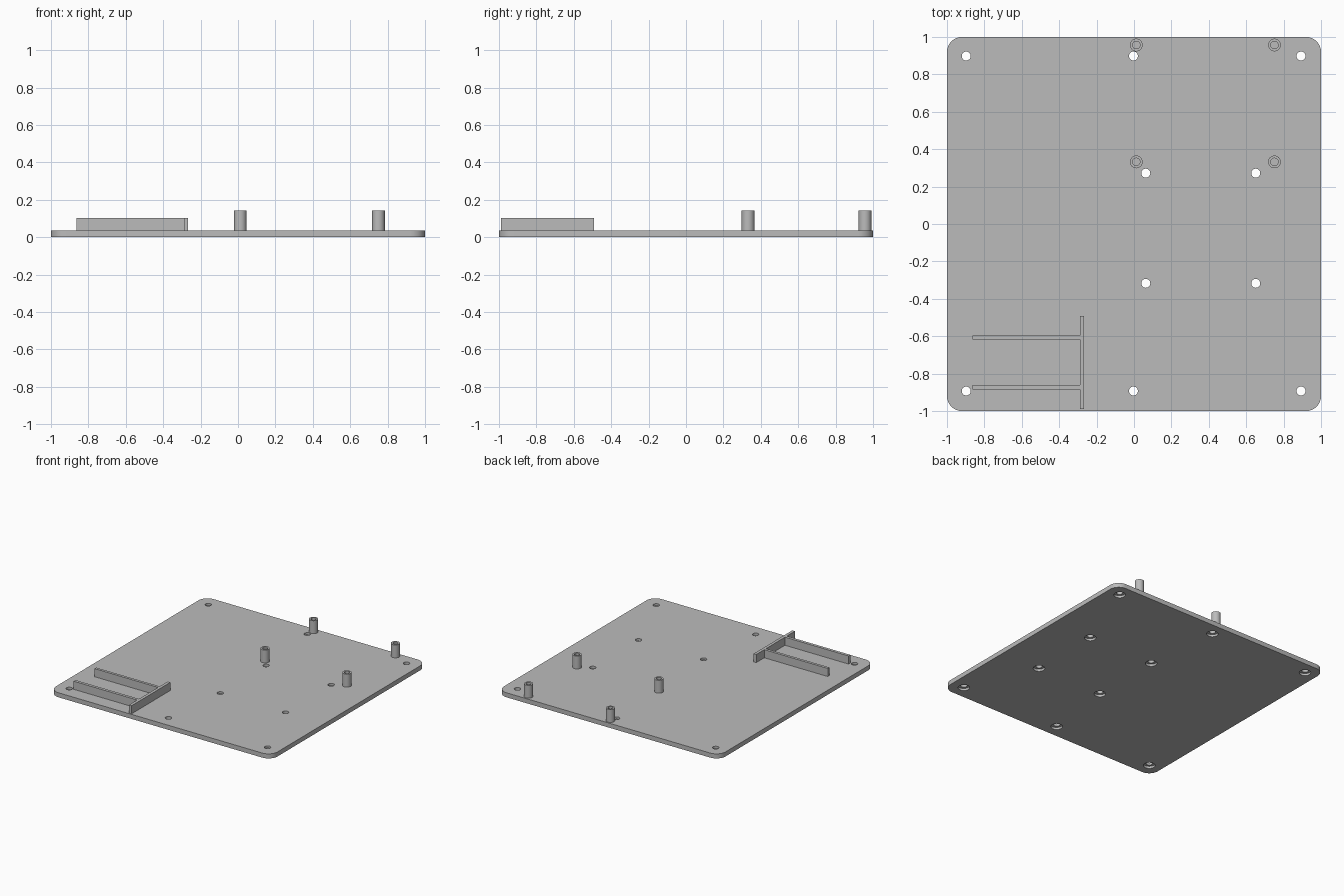
import bpy, bmesh, math

if "Cube" in bpy.data.objects:
    bpy.data.objects.remove(bpy.data.objects["Cube"], do_unlink=True)

PLATE_TOP = 0.037
RAIL_TOP = 0.103
POST_TOP = 0.142

grey = bpy.data.materials.new("light grey plastic")
grey.use_nodes = True
colour = (0.5, 0.5, 0.5, 1)
grey.diffuse_color = colour
grey.node_tree.nodes["Principled BSDF"].inputs["Base Color"].default_value = colour


def make_object(name, bm):
    bmesh.ops.recalc_face_normals(bm, faces=bm.faces)
    mesh = bpy.data.meshes.new(name)
    bm.to_mesh(mesh)
    bm.free()
    mesh.materials.append(grey)
    obj = bpy.data.objects.new(name, mesh)
    bpy.context.collection.objects.link(obj)
    return obj


def smooth(obj):
    bpy.ops.object.select_all(action="DESELECT")
    obj.select_set(True)
    bpy.context.view_layer.objects.active = obj
    bpy.ops.object.shade_smooth_by_angle(angle=math.radians(30))


def extrude_outline(name, points, bottom, top):
    bm = bmesh.new()
    face = bm.faces.new([bm.verts.new((x, y, bottom)) for x, y in points])
    grown = bmesh.ops.extrude_face_region(bm, geom=[face])["geom"]
    verts = [v for v in grown if isinstance(v, bmesh.types.BMVert)]
    bmesh.ops.translate(bm, verts=verts, vec=(0, 0, top - bottom))
    return make_object(name, bm)


def add_lathe(bm, profile, x, y, sides=32):
    """Revolve (radius, z) points around a vertical axis and cap both ends."""
    rings = []
    for r, z in profile:
        rings.append([bm.verts.new((x + r * math.cos(math.tau * i / sides),
                                    y + r * math.sin(math.tau * i / sides), z))
                      for i in range(sides)])
    for a, b in zip(rings, rings[1:]):
        for i in range(sides):
            j = (i + 1) % sides
            bm.faces.new((a[i], a[j], b[j], b[i]))
    bm.faces.new(rings[0])
    bm.faces.new(rings[-1])


# Base plate with rounded corners
CORNER = 0.08
outline = []
for quarter, (sx, sy) in enumerate([(1, 1), (-1, 1), (-1, -1), (1, -1)]):
    for step in range(9):
        a = math.pi / 2 * (quarter + step / 8)
        outline.append((sx * (1 - CORNER) + CORNER * math.cos(a),
                        sy * (1 - CORNER) + CORNER * math.sin(a)))
plate = extrude_outline("base_plate", outline, 0, PLATE_TOP)

# Screw holes, wider on the underside
holes = [(x, y) for x in (-0.897, -0.003, 0.893) for y in (-0.893, 0.898)]
holes += [(x, y) for x in (0.063, 0.651) for y in (-0.317, 0.272)]
bm = bmesh.new()
for x, y in holes:
    add_lathe(bm, [(0.043, -0.02), (0.043, 0.018), (0.024, 0.018), (0.024, 0.06)], x, y)
cutter = make_object("screw_hole_cutter", bm)
cutter.hide_render = True
cut = plate.modifiers.new("screw_holes", "BOOLEAN")
cut.operation = "DIFFERENCE"
cut.solver = "EXACT"
cut.object = cutter
bpy.context.view_layer.update()
cut_mesh = bpy.data.meshes.new_from_object(
    plate.evaluated_get(bpy.context.evaluated_depsgraph_get()))
plate.modifiers.clear()
plate.data = cut_mesh
bpy.data.objects.remove(cutter, do_unlink=True)
smooth(plate)

# Bracket: one cross wall with two arms
X0, X1, X2 = -0.863, -0.290, -0.266
Y0, Y1 = -0.99, -0.492
arms = [(-0.595, -0.617), (-0.862, -0.886)]
bracket = [(X2, Y0), (X2, Y1), (X1, Y1)]
for back, front in arms:
    bracket += [(X1, back), (X0, back), (X0, front), (X1, front)]
bracket.append((X1, Y0))
extrude_outline("bracket", bracket, PLATE_TOP, RAIL_TOP)

# Hollow standoff posts
for side, x in (("right", 0.012), ("left", 0.751)):
    for end, y in (("front", 0.332), ("back", 0.957)):
        bm = bmesh.new()
        add_lathe(bm, [(0.034, PLATE_TOP), (0.034, POST_TOP), (0.02, POST_TOP),
                       (0.02, PLATE_TOP + 0.002)], x, y)
        smooth(make_object(f"standoff_{end}_{side}", bm))
